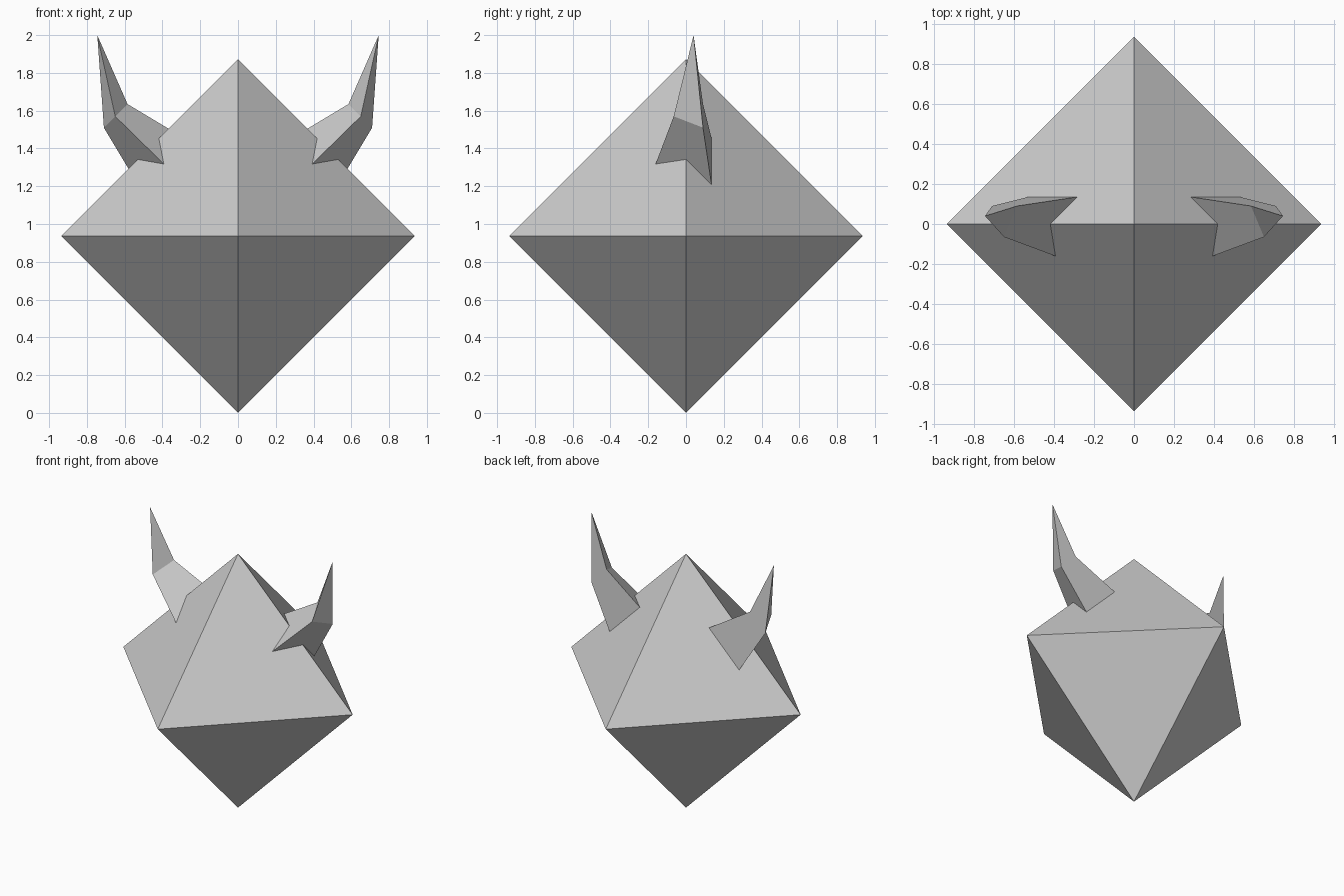
import bpy
import bmesh
from mathutils import Vector

cube = bpy.data.objects.get("Cube")
if cube:
    bpy.data.objects.remove(cube, do_unlink=True)

grey = bpy.data.materials.new("plain_grey")
grey.use_nodes = True
colour = (0.6, 0.6, 0.6, 1)
grey.diffuse_color = colour
grey.node_tree.nodes["Principled BSDF"].inputs["Base Color"].default_value = colour


def add_object(name, bm):
    bmesh.ops.recalc_face_normals(bm, faces=bm.faces)
    mesh = bpy.data.meshes.new(name)
    bm.to_mesh(mesh)
    bm.free()
    mesh.materials.append(grey)
    obj = bpy.data.objects.new(name, mesh)
    bpy.context.collection.objects.link(obj)
    return obj


# Eight-sided body: four points around the middle, one above and one below
R = 0.9355
bm = bmesh.new()
middle = [bm.verts.new(p) for p in ((R, 0, R), (0, R, R), (-R, 0, R), (0, -R, R))]
for height in (0, 2 * R):
    point = bm.verts.new((0, 0, height))
    for i in range(4):
        bm.faces.new((middle[i - 1], middle[i], point))
add_object("body", bm)

# Three-sided horn: root ring sunk into the body, bend ring, then the tip
TIP = (0.745, 0.04, 2.0)
BEND = [Vector(p) for p in ((0.65, -0.065, 1.57), (0.585, 0.09, 1.635), (0.71, 0.09, 1.51))]
SKIN = [Vector(p) for p in ((0.395, -0.16, 1.32), (0.285, 0.135, 1.455), (0.53, 0.135, 1.21))]


def horn(name, side):
    def vert(p):
        return bm.verts.new((p[0] * side, p[1], p[2]))

    bm = bmesh.new()
    root = [vert(b.lerp(s, 1.2)) for b, s in zip(BEND, SKIN)]
    bend = [vert(b) for b in BEND]
    tip = vert(TIP)
    bm.faces.new(root)
    for i in range(3):
        bm.faces.new((root[i - 1], root[i], bend[i], bend[i - 1]))
        bm.faces.new((bend[i - 1], bend[i], tip))
    add_object(name, bm)


horn("left_horn", 1)
horn("right_horn", -1)
